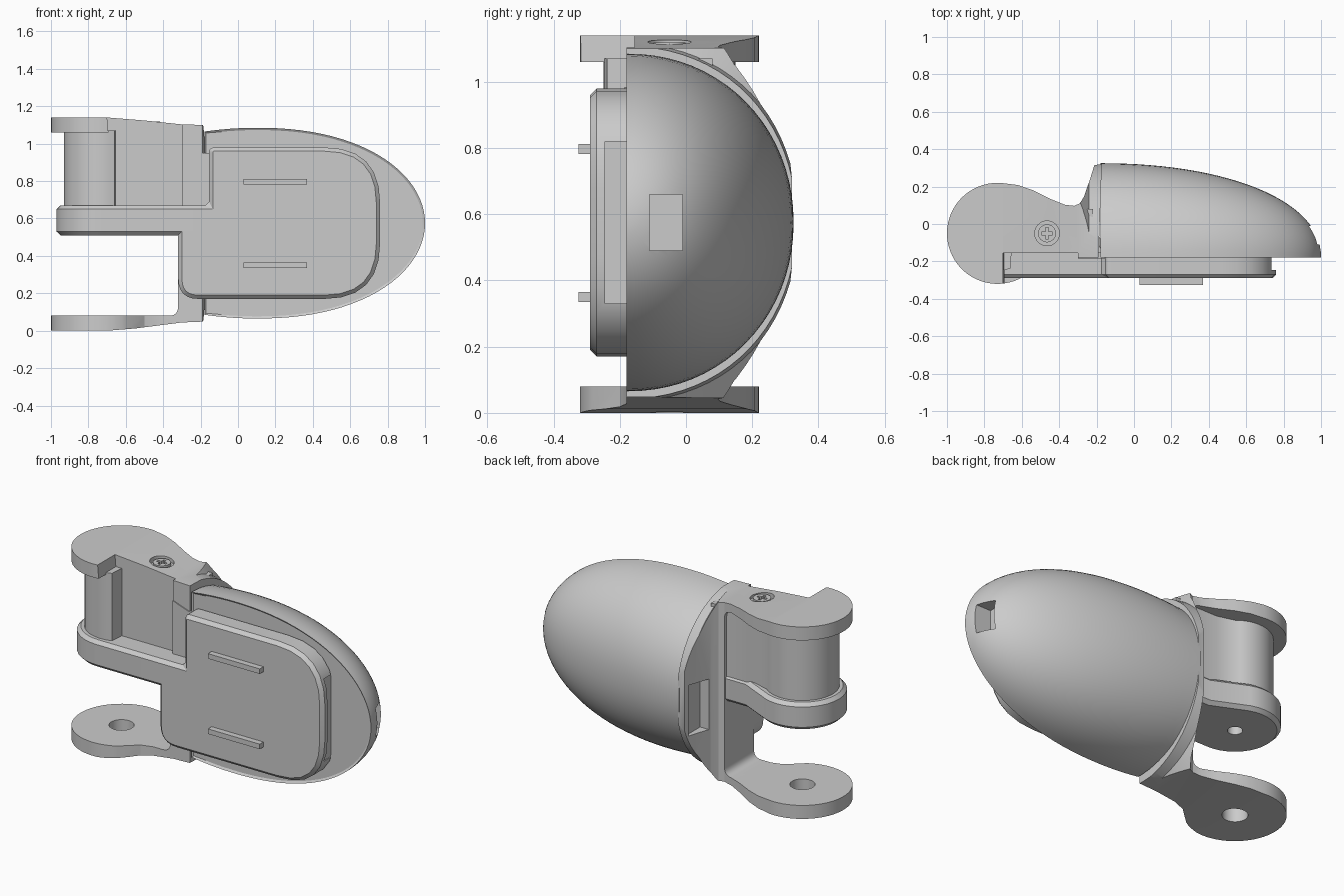
import bpy, bmesh
from math import sin, cos, pi, radians
from mathutils import Vector

if "Cube" in bpy.data.objects:
    bpy.data.objects.remove(bpy.data.objects["Cube"])

HX, HY = -0.73, -0.05      # hinge axis
MID = 0.575                # dome mid height


def finish(name, bm):
    bmesh.ops.recalc_face_normals(bm, faces=bm.faces)
    me = bpy.data.meshes.new(name)
    bm.to_mesh(me)
    bm.free()
    ob = bpy.data.objects.new(name, me)
    bpy.context.collection.objects.link(ob)
    return ob


def prism(name, pts, lo, hi, axis='z'):
    place = {'z': lambda a, b, t: (a, b, t), 'y': lambda a, b, t: (a, t, b),
             'x': lambda a, b, t: (t, a, b)}[axis]
    bm = bmesh.new()
    ends = [[bm.verts.new(place(a, b, t)) for a, b in pts] for t in (lo, hi)]
    n = len(pts)
    for e in ends:
        bm.faces.new(e)
    for i in range(n):
        j = (i + 1) % n
        bm.faces.new((ends[0][i], ends[0][j], ends[1][j], ends[1][i]))
    return finish(name, bm)


def box(name, x0, x1, y0, y1, z0, z1):
    return prism(name, [(x0, y0), (x1, y0), (x1, y1), (x0, y1)], z0, z1)


def arc(cx, cy, r, a0, a1, n=32):
    return [(cx + r * cos(radians(a0 + (a1 - a0) * i / n)),
             cy + r * sin(radians(a0 + (a1 - a0) * i / n))) for i in range(n + 1)]


def circle(cx, cy, r, n=32):
    return arc(cx, cy, r, 0, 360, n)[:-1]


def rounded(pts, n=6):
    out = []
    for i, (x, y, r) in enumerate(pts):
        p = Vector((x, y))
        if r == 0:
            out.append((x, y))
            continue
        a = p + (Vector(pts[i - 1][:2]) - p).normalized() * r
        b = p + (Vector(pts[(i + 1) % len(pts)][:2]) - p).normalized() * r
        for k in range(n + 1):
            t = k / n
            q = a * (1 - t) ** 2 + p * 2 * t * (1 - t) + b * t * t
            out.append((q.x, q.y))
    return out


def loft(name, sections, base=None, rim=False, n=40):
    # half super-ellipse sections (x, half width, height) rising from y = -0.18
    bm = bmesh.new()
    rings = []
    for x, hw, h in sections:
        pts = []
        for i in range(n + 1):
            a = pi * i / n
            c, s = cos(a), max(sin(a), 0)
            pts.append((-0.18 + h * s ** 0.95, MID + hw * (1 if c > 0 else -1) * abs(c) ** 0.95))
        if base is not None:
            pts += [(base, MID - hw), (base, MID + hw)]
        rings.append([bm.verts.new((x, y, z)) for y, z in pts])
    flat = []
    for r, q in zip(rings, rings[1:]):
        for i in range(len(r)):
            j = (i + 1) % len(r)
            f = bm.faces.new((r[i], r[j], q[j], q[i]))
            if j == 0:
                flat.append(f)
    bm.faces.new(rings[0])
    bm.faces.new(rings[-1])
    bmesh.ops.recalc_face_normals(bm, faces=bm.faces)
    if rim:
        bmesh.ops.inset_region(bm, faces=flat, thickness=0.012, depth=-0.008)
    return finish(name, bm)


def bake(ob):
    dg = bpy.context.evaluated_depsgraph_get()
    me = bpy.data.meshes.new_from_object(ob.evaluated_get(dg))
    ob.modifiers.clear()
    ob.data = me


def boolean(ob, cutter, op='DIFFERENCE'):
    m = ob.modifiers.new('cut', 'BOOLEAN')
    m.operation, m.object, m.solver = op, cutter, 'EXACT'
    bake(ob)
    bpy.data.objects.remove(cutter)


def bevel(ob, w, seg=1):
    m = ob.modifiers.new('bevel', 'BEVEL')
    m.width, m.segments, m.limit_method, m.angle_limit = w, seg, 'ANGLE', radians(35)
    bake(ob)


# domed shell with an end slot
secs = []
for i in range(29):
    x = min(-0.18 + 1.18 * sin(pi / 2 * i / 28), 0.9997)
    hw = 0.51 - 0.02 * ((0.1 - x) / 0.28) ** 2 if x < 0.1 else 0.51 * (1 - ((x - 0.1) / 0.9) ** 2.2) ** 0.5
    secs.append((x, hw, 0.505 * (1 - ((x + 0.18) / 1.18) ** 2.1) ** 0.46))
dome = loft('dome_shell', secs, rim=True)
boolean(dome, box('cutter', 0.885, 1.2, -0.11, -0.01, 0.49, 0.66))

# hinge frame: ear profile crossed with the C-shaped front silhouette
ear = arc(HX, HY, 0.27, 80, 300, 40) + [
    (-0.5, -0.2), (-0.43, -0.18), (-0.19, -0.18), (-0.172, 0.32), (-0.212, 0.315), (-0.235, 0.24),
    (-0.268, 0.145), (-0.29, 0.11), (-0.32, 0.097), (-0.37, 0.103), (-0.45, 0.135), (-0.54, 0.18), (-0.62, 0.208)]
frame = prism('hinge_frame', ear, 0, 1.14)
side = [(-1.1, 0), (-0.7, 0), (-0.55, 0.012), (-0.3, 0.044), (-0.1, 0.052),
        (-0.1, 1.096), (-0.19, 1.1), (-0.3, 1.103), (-0.5, 1.124), (-0.7, 1.14), (-1.1, 1.14)]
gap = rounded([(-1.1, 1.06, 0), (-0.32, 1.06, 0.05), (-0.32, 0.08, 0.05), (-1.1, 0.08, 0)])
boolean(frame, prism('cutter', side + gap, -0.6, 0.6, 'y'), 'INTERSECT')
boolean(frame, loft('cutter', [(-1.1, 3, 3), (-0.33, 0.66, 0.62), (-0.24, 0.54, 0.525), (-0.1, 0.52, 0.502)],
                    base=-0.6), 'INTERSECT')
# front notch, pivot hole, catch slot and screw recess
boolean(frame, prism('cutter', [(-0.705, 1.2), (-0.66, 0.67), (-0.3, 0.67), (-0.3, 1.2)], -0.5, -0.155, 'y'))
boolean(frame, prism('cutter', circle(HX, HY, 0.068), -0.1, 0.3))
boolean(frame, box('cutter', -0.4, -0.205, 0.16, 0.29, 0.36, 0.66))
boolean(frame, prism('cutter', circle(-0.465, HY, 0.066), 1.095, 1.3))

# screw with a cross recess
screw = prism('hinge_screw', circle(-0.465, HY, 0.048), 1.08, 1.118)
for dx, dy in ((0.03, 0.008), (0.008, 0.03)):
    boolean(screw, box('cutter', -0.465 - dx, -0.465 + dx, HY - dy, HY + dy, 1.1, 1.2))

# hinge barrel with its web running into the wall
barrel = prism('hinge_barrel', arc(HX, HY, 0.2, 50, 290, 30) + [
    (-0.655, -0.155), (-0.22, -0.155), (-0.22, 0.08), (-0.34, 0.075), (-0.5, 0.075)], 0.65, 1.07)

# pivot arm
arm = prism('pivot_arm', arc(HX, HY, 0.24, 70, 270, 20) + [
    (-0.15, -0.29), (-0.15, -0.15), (-0.25, 0.085), (-0.45, 0.085)], 0.51, 0.67)
bevel(arm, 0.02)
boolean(arm, prism('cutter', circle(HX, HY, 0.04, 24), 0.4, 0.6))

# front cover plate with an undercut latch edge
plate = prism('cover_plate', rounded([
    (-0.32, 0.17, 0.11), (0.76, 0.17, 0.3), (0.76, 0.98, 0.3), (-0.155, 0.98, 0.03),
    (-0.155, 0.67, 0), (-0.32, 0.67, 0)]), -0.29, -0.16, 'y')
bevel(plate, 0.02)
boolean(plate, box('cutter', 0.73, 0.9, -0.245, -0.1, 0.33, 0.82))
for i, z in enumerate((0.35, 0.797)):
    box('cover_rib_%d' % (i + 1), 0.03, 0.37, -0.325, -0.28, z - 0.015, z + 0.015)

# small guide wedge beside the plate
prism('guide_wedge', [(-0.3, 0.66), (-0.14, 0.66), (-0.14, 0.95), (-0.2, 0.95), (-0.3, 0.985)], -0.185, -0.15, 'y')

for ob in bpy.context.scene.objects:
    bpy.ops.object.select_all(action='DESELECT')
    ob.select_set(True)
    bpy.context.view_layer.objects.active = ob
    bpy.ops.object.shade_smooth_by_angle(angle=radians(25))
